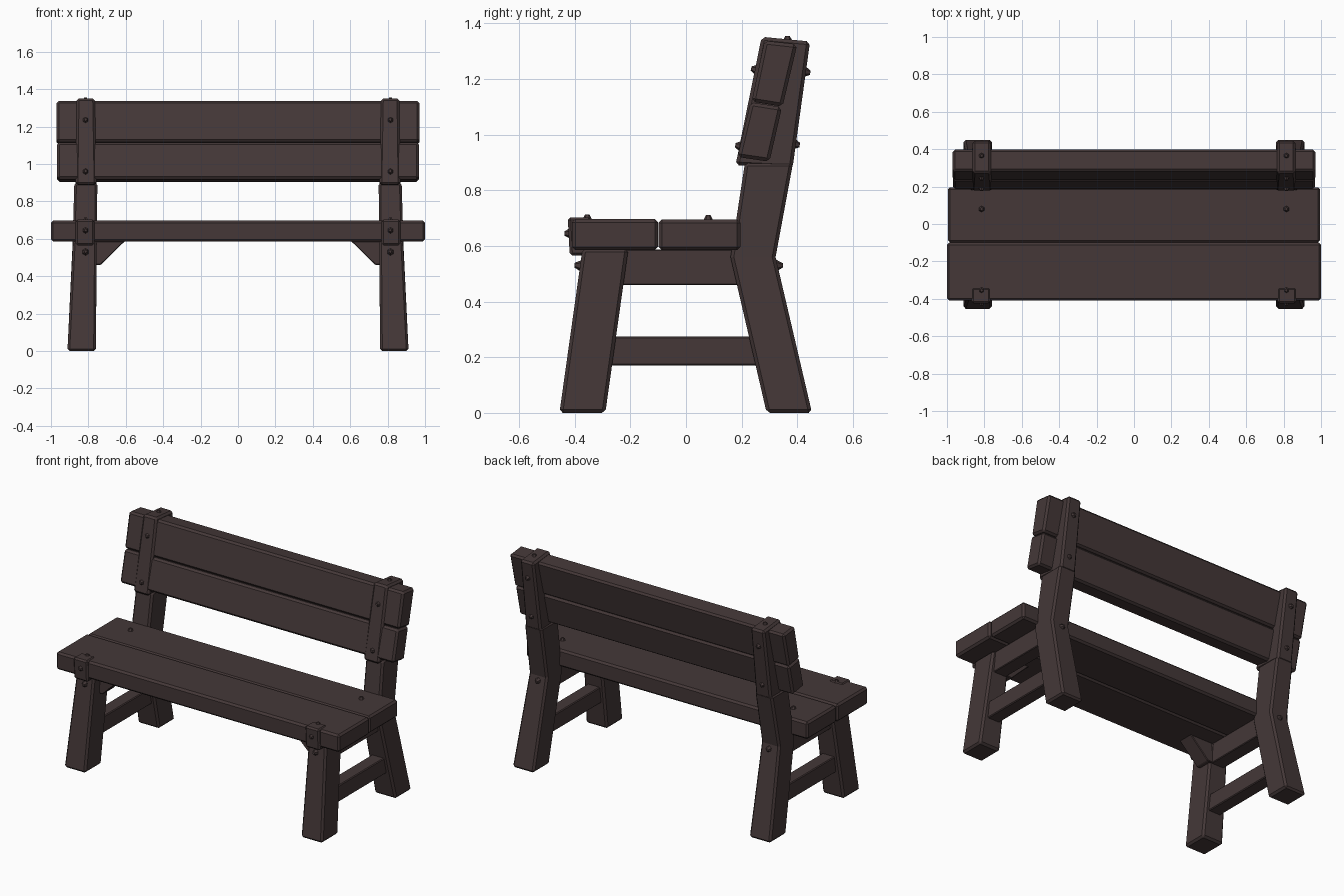
import bpy, bmesh, math
from mathutils import Vector

wood = bpy.data.materials.new("dark brown wood")
wood.diffuse_color = (0.058, 0.039, 0.039, 1)


def finish(bm, name, bevel):
    bmesh.ops.recalc_face_normals(bm, faces=bm.faces)
    if bevel:
        sharp = [e for e in bm.edges if e.calc_face_angle(0) > math.radians(40)]
        bmesh.ops.bevel(bm, geom=sharp, offset=bevel, segments=1, affect='EDGES')
    me = bpy.data.meshes.new(name)
    bm.to_mesh(me)
    bm.free()
    me.materials.append(wood)
    ob = bpy.data.objects.new(name, me)
    bpy.context.collection.objects.link(ob)
    return ob


def loft(name, rings, side=1, bevel=0.012):
    """Four-sided solid through rings of (z front, z back, y front, y back, x inner, x outer)."""
    bm = bmesh.new()
    loops = []
    for zf, zb, y0, y1, x0, x1 in rings:
        loops.append([bm.verts.new((side * x, y, z)) for x, y, z in
                      ((x0, y0, zf), (x1, y0, zf), (x1, y1, zb), (x0, y1, zb))])
    for a, b in zip(loops, loops[1:]):
        for i in range(4):
            j = (i + 1) % 4
            bm.faces.new((a[i], a[j], b[j], b[i]))
    bm.faces.new(loops[0])
    bm.faces.new(loops[-1])
    return finish(bm, name, bevel)


def bolt(name, pos, direction):
    """Small faceted bolt head."""
    bm = bmesh.new()
    bmesh.ops.create_cone(bm, cap_ends=True, segments=6, radius1=0.022, radius2=0.008, depth=0.026)
    ob = finish(bm, name, 0)
    ob.location = pos
    ob.rotation_euler = Vector(direction).to_track_quat('Z', 'Y').to_euler()


# Seat: two long planks, butted together
loft("seat_plank_front", [(0.585, 0.585, -0.410, -0.100, -1, 1), (0.697, 0.697, -0.410, -0.100, -1, 1)])
loft("seat_plank_rear", [(0.585, 0.585, -0.099, 0.196, -0.995, 0.995), (0.695, 0.695, -0.099, 0.196, -0.995, 0.995)])

# Backrest: two leaning planks
loft("back_plank_lower", [(0.920, 0.903, 0.185, 0.300, -0.967, 0.967), (1.117, 1.099, 0.232, 0.345, -0.967, 0.967)])
loft("back_plank_upper", [(1.119, 1.101, 0.236, 0.347, -0.970, 0.970), (1.338, 1.325, 0.282, 0.400, -0.970, 0.970)])

for s, tag in ((-1, "left"), (1, "right")):
    # Front leg, leaning back and splayed outward at the foot
    loft("front_leg_" + tag, [(0, 0, -0.455, -0.290, 0.760, 0.912),
                              (0.59, 0.59, -0.372, -0.207, 0.755, 0.882)], s)
    # Rear leg that kinks into the backrest post
    loft("rear_leg_" + tag, [(0, 0, 0.290, 0.453, 0.760, 0.912),
                             (0.56, 0.56, 0.160, 0.322, 0.755, 0.885),
                             (0.90, 0.90, 0.212, 0.385, 0.752, 0.875)], s)
    loft("back_post_" + tag, [(0.89, 0.88, 0.178, 0.383, 0.757, 0.868),
                              (1.352, 1.335, 0.272, 0.446, 0.765, 0.862)], s)
    # Short strap over the front edge of the seat
    loft("front_strap_" + tag, [(0.565, 0.565, -0.418, -0.34, 0.768, 0.868),
                                (0.703, 0.703, -0.425, -0.34, 0.768, 0.868)], s, 0.01)
    # Rail under the seat, joining the legs
    loft("under_seat_rail_" + tag, [(0.46, 0.46, -0.27, 0.28, 0.770, 0.862),
                                    (0.587, 0.587, -0.27, 0.20, 0.770, 0.862)], s, 0.004)
    # Corner brace from the front leg to the seat
    loft("corner_brace_" + tag, [(0.46, 0.46, -0.315, -0.215, 0.735, 0.80),
                                 (0.587, 0.587, -0.315, -0.215, 0.605, 0.80)], s, 0.004)
    # Low stretcher
    loft("stretcher_" + tag, [(0.17, 0.17, -0.33, 0.30, 0.785, 0.872),
                              (0.275, 0.275, -0.33, 0.30, 0.785, 0.872)], s, 0.005)
    # Bolt heads
    x = s * 0.815
    spots = [((0.247, 1.235), (-1, 0.2)), ((0.190, 0.96), (-1, 0.2)), ((-0.424, 0.645), (-1, 0)),
             ((-0.388, 0.53), (-1, 0.1)), ((0.434, 1.225), (1, -0.2)), ((0.396, 0.965), (1, -0.2)),
             ((0.335, 0.53), (1, 0)), ((-0.355, 0.70), (0, 1)), ((0.08, 0.698), (0, 1)), ((0.365, 1.342), (0, 1))]
    for i, ((y, z), (dy, dz)) in enumerate(spots):
        bolt(f"bolt_{tag}_{i + 1}", (x, y, z), (0, dy, dz))
